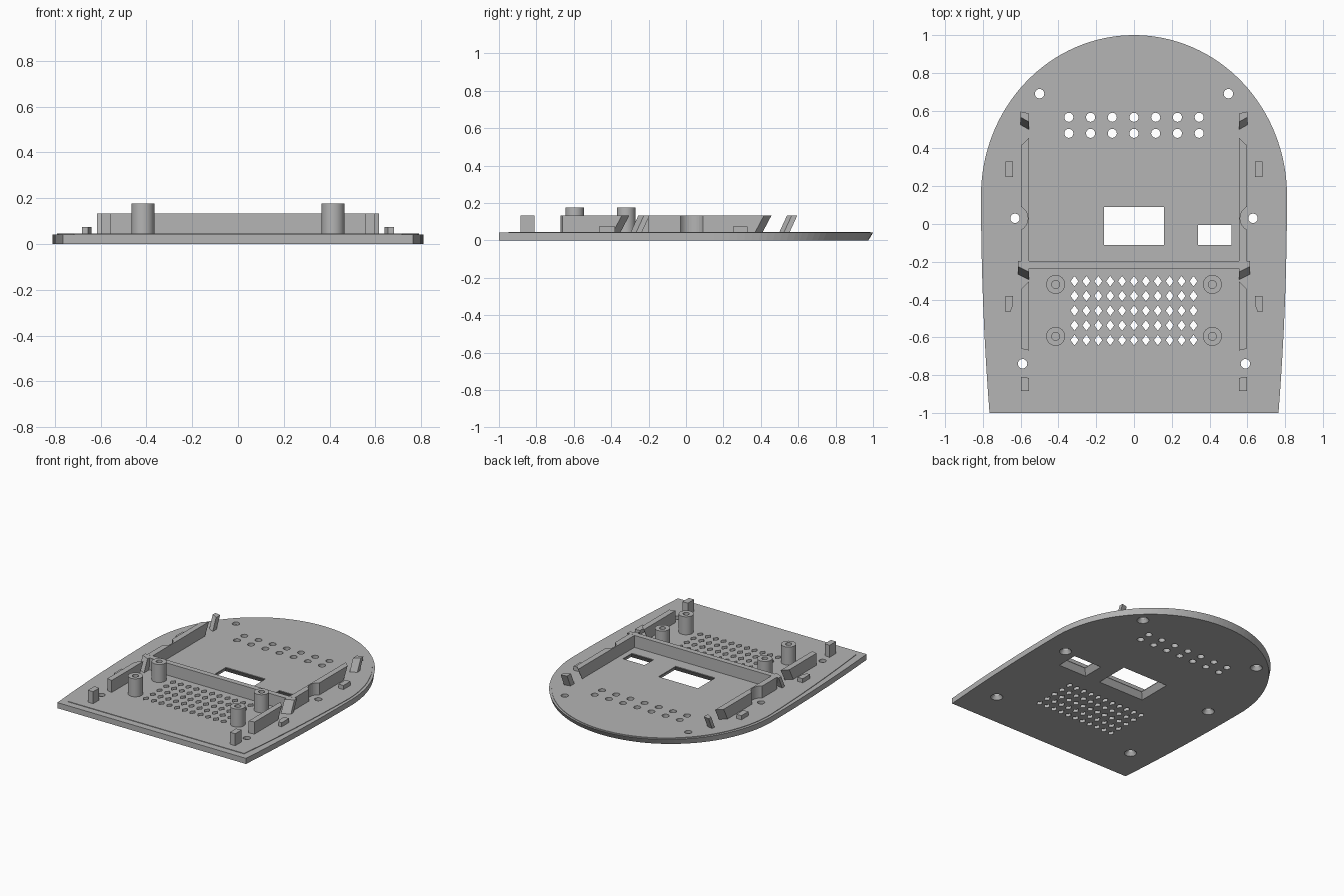
import bpy, bmesh, math

cube = bpy.data.objects.get("Cube")
if cube:
    bpy.data.objects.remove(cube, do_unlink=True)

grey = bpy.data.materials.new("light_grey_plastic")
grey.use_nodes = True
colour = (0.46, 0.46, 0.46, 1)
grey.diffuse_color = colour
grey.node_tree.nodes["Principled BSDF"].inputs["Base Color"].default_value = colour

TOP = 0.045     # plate thickness
WALL = 0.133    # height of the rails
BASE = 0.035    # parts are sunk a little into the plate


def loft(bm, rings):
    """Closed solid through rings of (points, z)."""
    loops = [[bm.verts.new((x, y, z)) for x, y in pts] for pts, z in rings]
    n = len(loops[0])
    for a, b in zip(loops, loops[1:]):
        for i in range(n):
            bm.faces.new((a[i], a[(i + 1) % n], b[(i + 1) % n], b[i]))
    bm.faces.new(loops[0][::-1])
    bm.faces.new(loops[-1])


def finish(name, bm, helper=False):
    bmesh.ops.recalc_face_normals(bm, faces=bm.faces)
    mesh = bpy.data.meshes.new(name)
    bm.to_mesh(mesh)
    bm.free()
    mesh.materials.append(grey)
    obj = bpy.data.objects.new(name, mesh)
    bpy.context.collection.objects.link(obj)
    if helper:
        obj.hide_render = True
        obj.hide_set(True)
    return obj


def circle(x, y, r, n=24):
    return [(x + r * math.cos(math.tau * i / n), y + r * math.sin(math.tau * i / n)) for i in range(n)]


def rect(x0, x1, y0, y1, grow=0):
    return [(x0 - grow, y0 - grow), (x1 + grow, y0 - grow), (x1 + grow, y1 + grow), (x0 - grow, y1 + grow)]


def diamond(x, y):
    return [(x - 0.021, y), (x, y - 0.028), (x + 0.021, y), (x, y + 0.028)]


def cut(obj, cutter):
    mod = obj.modifiers.new("cut", 'BOOLEAN')
    mod.operation = 'DIFFERENCE'
    mod.solver = 'EXACT'
    mod.object = cutter


def outline(front=0, side=0, back=0):
    """Straight front edge, gently bowed sides, elliptical back."""
    right = []
    for i in range(8):
        t = i / 8
        x = 0.765 + 0.045 * (1 - (1 - t) ** 2)
        inset = front + (side - front) * t
        right.append((x - inset, -1 + front + (1.15 - front) * t))
    arc = [((0.81 - side) * math.cos(math.pi * i / 64), 0.15 + (0.85 - back) * math.sin(math.pi * i / 64))
           for i in range(65)]
    return right + arc + [(-x, y) for x, y in reversed(right)]


# Base plate with undercut back edge and a fine stepped rim
bm = bmesh.new()
loft(bm, [(outline(back=0.025), 0), (outline(), TOP - 0.004),
          (outline(0.05, 0.02, 0.013), TOP - 0.004), (outline(0.05, 0.02, 0.013), TOP)])
plate = finish("base_plate", bm)

# Openings: screw holes, round vents, diamond vents, two windows
bm = bmesh.new()
for s in (-1, 1):
    for x, y in ((0.5, 0.69), (0.63, 0.03), (0.59, -0.74)):
        loft(bm, [(circle(s * x, y, 0.048), -0.01), (circle(s * x, y, 0.025), 0.025),
                  (circle(s * x, y, 0.025), 0.1)])
for col in range(7):
    for y in (0.48, 0.565):
        p = circle(-0.345 + 0.115 * col, y, 0.024)
        loft(bm, [(p, -0.01), (p, 0.1)])
for col in range(11):
    for row in range(5):
        p = diamond(-0.315 + 0.063 * col, -0.615 + 0.078 * row)
        loft(bm, [(p, -0.01), (p, 0.1)])
for r in ((-0.16, 0.16, -0.11, 0.09), (0.34, 0.515, -0.11, -0.005)):
    loft(bm, [(rect(*r, grow=0.035), -0.01), (rect(*r), TOP - 0.005), (rect(*r), 0.1)])
cut(plate, finish("opening_cutter", bm, helper=True))


def slanted(s, xi, xo, yi0, yo0, yi1, yo1, lean0, lean1):
    """Wall whose front and back ends may lean toward the back as they rise."""
    ring = lambda k: [(s * xi, yi0 + k * lean0), (s * xo, yo0 + k * lean0),
                      (s * xo, yo1 + k * lean1), (s * xi, yi1 + k * lean1)]
    return [(ring(0), BASE), (ring(1), WALL)]


# Side rails, locking blades, stops and bosses, mirrored left and right
for s, side in ((1, "left"), (-1, "right")):
    bm = bmesh.new()
    loft(bm, slanted(s, 0.555, 0.597, -0.2, -0.2, 0.405, 0.365, 0, 0.052))
    rail = finish(side + "_back_rail", bm)
    bm = bmesh.new()
    p = circle(s * 0.632, 0.03, 0.07, 32)
    loft(bm, [(p, 0), (p, 0.2)])
    cut(rail, finish(side + "_rail_cutter", bm, helper=True))

    bm = bmesh.new()
    loft(bm, slanted(s, 0.555, 0.597, -0.67, -0.66, -0.355, -0.395, 0, 0.052))
    finish(side + "_front_rail", bm)

    bm = bmesh.new()
    loft(bm, slanted(s, 0.555, 0.6, 0.495, 0.52, 0.54, 0.55, 0.045, 0.045))
    finish(side + "_back_blade", bm)
    bm = bmesh.new()
    loft(bm, slanted(s, 0.555, 0.615, -0.3, -0.27, -0.25, -0.24, 0.045, 0.045))
    finish(side + "_middle_blade", bm)

    bm = bmesh.new()
    loft(bm, slanted(s, 0.555, 0.597, -0.885, -0.885, -0.815, -0.81, 0, 0))
    finish(side + "_front_post", bm)

    bm = bmesh.new()
    p = rect(0.64, 0.68, 0.25, 0.33)
    q = [(0.655, -0.465), (0.68, -0.465), (0.68, -0.38), (0.64, -0.38), (0.64, -0.43)]
    for pts in (p, q):
        pts = [(s * x, y) for x, y in pts]
        loft(bm, [(pts, BASE), (pts, 0.075)])
    finish(side + "_stop_blocks", bm)

    for y, place in ((-0.32, "back"), (-0.595, "front")):
        bm = bmesh.new()
        o, i = circle(s * 0.415, y, 0.05, 32), circle(s * 0.415, y, 0.021, 32)
        loft(bm, [(o, BASE), (o, 0.177), (i, 0.177), (i, 0.06)])
        boss = finish(side + "_" + place + "_boss", bm)
        bpy.context.view_layer.objects.active = boss
        boss.select_set(True)
        bpy.ops.object.shade_smooth_by_angle(angle=math.radians(30))
        boss.select_set(False)

# Cross wall joining the two back rails
bm = bmesh.new()
p = rect(-0.575, 0.575, -0.235, -0.195)
loft(bm, [(p, BASE), (p, WALL)])
finish("cross_wall", bm)
